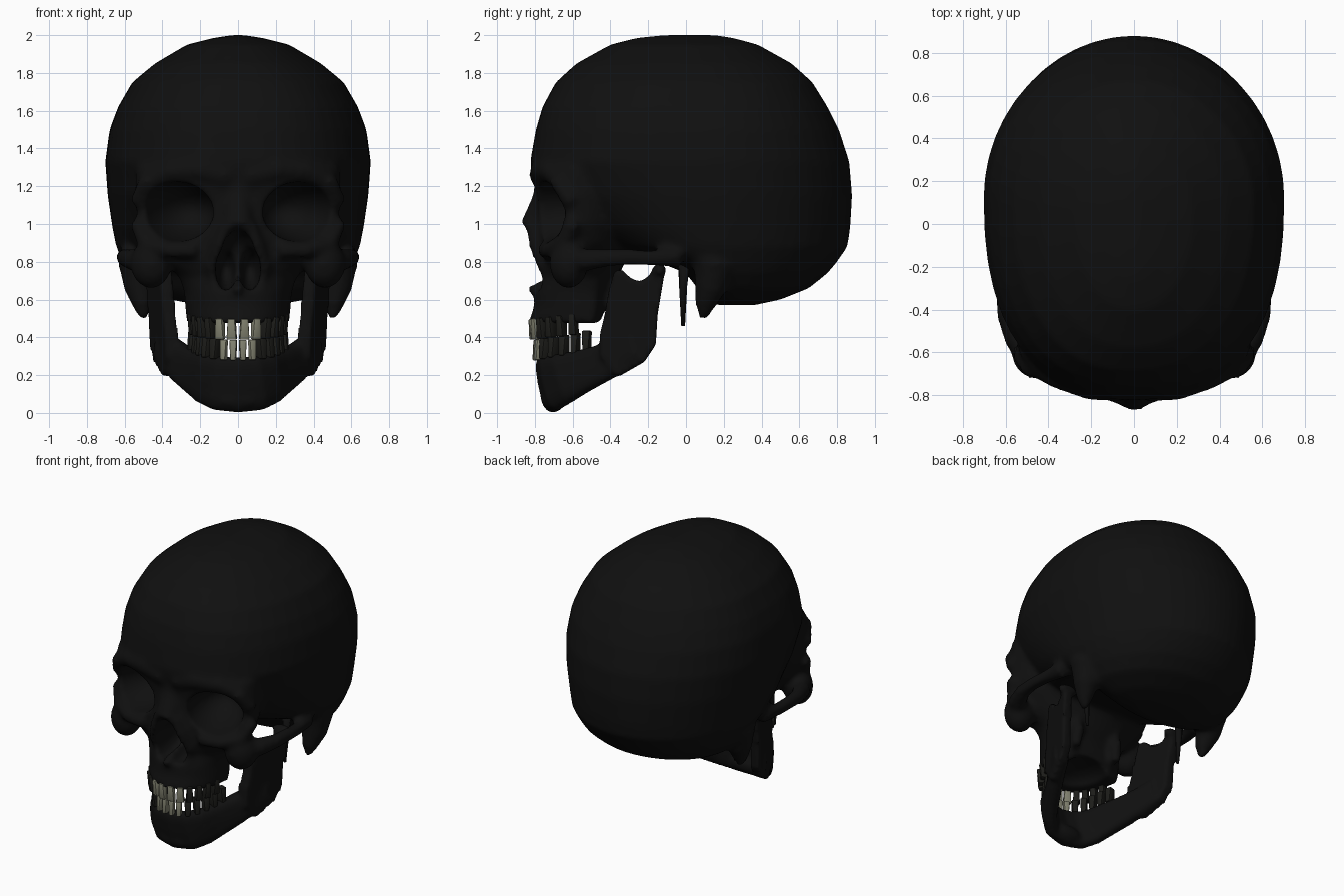
import bpy, bmesh, math
from mathutils import Vector, Matrix

if "Cube" in bpy.data.objects:
    bpy.data.objects.remove(bpy.data.objects["Cube"])

def material(name, rgb):
    m = bpy.data.materials.new(name)
    m.diffuse_color = (*rgb, 1)
    m.use_nodes = True
    m.node_tree.nodes["Principled BSDF"].inputs["Base Color"].default_value = m.diffuse_color
    return m

BONE = material("dark_bone", (.005, .005, .005))
ENAMEL = material("pale_enamel", (.22, .22, .16))
DARK_ENAMEL = material("dark_enamel", (.012, .012, .01))

def shell(bm, rings):
    """Closed skin through equal-length rings of points."""
    vs = [[bm.verts.new(p) for p in r] for r in rings]
    n = len(rings[0])
    for a, b in zip(vs, vs[1:]):
        for i in range(n):
            bm.faces.new((a[i], a[(i + 1) % n], b[(i + 1) % n], b[i]))
    bm.faces.new(vs[0][::-1])
    bm.faces.new(vs[-1])

def spow(v, e):
    return math.copysign(abs(v) ** e, v)

def level(z, yf, yb, w, yc, p=2.0, n=48):
    """Egg-shaped horizontal ring; p squares off its front half."""
    pts = []
    for i in range(n):
        a = 2 * math.pi * i / n
        c, s = math.cos(a), math.sin(a)
        e = 2 / p if s < 0 else 1
        pts.append((w * spow(c, e), yc + spow(s, e) * ((yb - yc) if s > 0 else (yc - yf)), z))
    return pts

def tube(bm, pts, n=14):
    """Round rod through (x, y, z, radius) points."""
    rings = []
    for i, p in enumerate(pts):
        a, b = pts[max(i - 1, 0)], pts[min(i + 1, len(pts) - 1)]
        q = (Vector(b[:3]) - Vector(a[:3])).to_track_quat('Z', 'Y')
        rings.append([Vector(p[:3]) + q @ Vector((p[3] * math.cos(t), p[3] * math.sin(t), 0))
                      for t in (2 * math.pi * k / n for k in range(n))])
    shell(bm, rings)

def egg(bm, loc, rad, rz=0.0):
    m = Matrix.Translation(loc) @ Matrix.Rotation(rz, 4, 'Z') @ Matrix.Diagonal((*rad, 1))
    bmesh.ops.create_uvsphere(bm, u_segments=28, v_segments=18, radius=1, matrix=m)

def mirror(bm):
    d = bmesh.ops.duplicate(bm, geom=bm.verts[:] + bm.edges[:] + bm.faces[:])["geom"]
    for g in d:
        if isinstance(g, bmesh.types.BMVert):
            g.co.x *= -1

def finish(bm, name, mat):
    bmesh.ops.recalc_face_normals(bm, faces=bm.faces)
    me = bpy.data.meshes.new(name)
    bm.to_mesh(me)
    bm.free()
    ob = bpy.data.objects.new(name, me)
    bpy.context.collection.objects.link(ob)
    me.materials.append(mat)
    return ob

def activate(ob):
    bpy.ops.object.select_all(action='DESELECT')
    ob.select_set(True)
    bpy.context.view_layer.objects.active = ob

def apply(ob, kind, **props):
    activate(ob)
    m = ob.modifiers.new(kind.lower(), kind)
    for k, v in props.items():
        setattr(m, k, v)
    bpy.ops.object.modifier_apply(modifier=m.name)

def fuse(ob, size):
    apply(ob, 'REMESH', mode='VOXEL', voxel_size=size)

def soften(ob, steps=3):
    apply(ob, 'SMOOTH', factor=.5, iterations=steps)
    activate(ob)
    bpy.ops.object.shade_smooth()

# --- skull: paired details first, then mirrored
bm = bmesh.new()
# cheekbone and arch
egg(bm, (.46, -.62, .79), (.11, .10, .13), .5)
tube(bm, [(.47, -.63, .80, .07), (.55, -.53, .81, .06), (.595, -.42, .82, .048),
          (.605, -.3, .825, .042), (.60, -.18, .82, .042), (.57, -.03, .83, .06)])
# outer and lower eye rim
tube(bm, [(.47, -.68, 1.24, .05), (.525, -.61, 1.12, .045), (.53, -.60, 1.0, .045),
          (.48, -.65, .89, .05), (.36, -.73, .86, .04), (.22, -.75, .86, .04)])
# brow ridge
tube(bm, [(.05, -.77, 1.25, .06), (.2, -.765, 1.29, .06), (.36, -.72, 1.28, .05), (.48, -.66, 1.22, .045)])
# rim of the nose opening
tube(bm, [(.05, -.80, .99, .05), (.10, -.785, .88, .045), (.135, -.74, .77, .045), (.12, -.735, .66, .04)])
# mastoid and pterygoid plate
tube(bm, [(.52, .15, .80, .12), (.52, .13, .66, .085), (.505, .10, .57, .055), (.50, .09, .50, .02)])
tube(bm, [(.16, -.38, .85, .05), (.16, -.38, .68, .045), (.17, -.39, .55, .03)])
mirror(bm)

# cranium: z, front, back, half width, centre, squareness
cran = [(2.0, -.12, .16, .03, .02, 2), (1.985, -.26, .25, .13, .03, 2), (1.95, -.40, .38, .27, .04, 2.1),
        (1.85, -.58, .56, .44, .06, 2.2), (1.75, -.69, .67, .56, .08, 2.3), (1.62, -.76, .75, .635, .1, 2.4),
        (1.5, -.795, .81, .68, .12, 2.4), (1.33, -.825, .865, .703, .12, 2.4), (1.15, -.79, .88, .69, .12, 2.1),
        (.98, -.6, .87, .665, .12, 2), (.88, -.42, .855, .645, .14, 2), (.8, -.15, .80, .61, .16, 2),
        (.74, 0, .75, .57, .2, 2), (.66, .06, .65, .50, .22, 2), (.60, .1, .5, .36, .26, 2), (.57, .17, .36, .2, .27, 2)]
shell(bm, [level(*r) for r in cran])
# face and upper jaw
face = [(1.3, -.82, -.2, .54, -.56, 2), (1.15, -.79, -.2, .545, -.57, 2), (1.0, -.78, -.25, .53, -.57, 2),
        (.9, -.775, -.28, .49, -.57, 2), (.8, -.77, -.32, .40, -.55, 2), (.72, -.765, -.36, .31, -.52, 2),
        (.64, -.80, -.41, .285, -.5, 2.1), (.56, -.805, -.42, .28, -.5, 2.1), (.475, -.835, -.44, .27, -.5, 2.1)]
shell(bm, [level(*r) for r in face])
# nasal bones and spine
tube(bm, [(0, -.74, 1.24, .06), (0, -.745, 1.15, .065), (0, -.765, 1.06, .08), (0, -.80, .97, .085)])
tube(bm, [(0, -.74, .65, .05), (0, -.84, .655, .02)])
skull = finish(bm, "skull", BONE)
fuse(skull, .018)

# cutters: eye sockets, nose lobes, palate
bm = bmesh.new()
egg(bm, (.335, -.78, 1.065), (.195, .36, .16), .3)
egg(bm, (.063, -.74, .76), (.056, .26, .115))
mirror(bm)
egg(bm, (0, -.82, .855), (.085, .19, .115))
egg(bm, (0, -.54, .46), (.17, .21, .09))
cut = finish(bm, "opening_cutter", BONE)
cut.hide_render = True
fuse(cut, .018)
apply(skull, 'BOOLEAN', operation='DIFFERENCE', object=cut, solver='EXACT')
bpy.data.objects.remove(cut)
fuse(skull, .018)
soften(skull)

# --- styloid spikes
bm = bmesh.new()
tube(bm, [(.40, -.01, .82, .035), (.395, -.015, .66, .022), (.385, -.015, .46, .01)], 8)
mirror(bm)
soften(finish(bm, "styloid_spikes", BONE), 0)

# --- lower jaw
bm = bmesh.new()
ramus = [(-.46, .30), (-.455, .42), (-.43, .52), (-.41, .64), (-.38, .75), (-.34, .76), (-.29, .71), (-.24, .695),
         (-.19, .73), (-.17, .78), (-.11, .78), (-.12, .7), (-.15, .52), (-.16, .36), (-.22, .27), (-.36, .19)]
shell(bm, [[(.435 + (y + .16) * .3 + .03 * (z - .3) + t, y, z) for y, z in ramus] for t in (-.035, .035)])
egg(bm, (.45, -.14, .755), (.075, .035, .035))
mirror(bm)
# body: bottom x, y, z then top x, y, z
body = [(.13, -.68, .015, .09, -.745, .30), (.205, -.61, .055, .165, -.69, .31), (.265, -.52, .11, .215, -.58, .33),
        (.325, -.42, .165, .27, -.48, .355), (.375, -.32, .22, .34, -.38, .40), (.41, -.24, .27, .39, -.28, .44)]
path = ([(-x, y, z, -u, v, w) for x, y, z, u, v, w in body[::-1]]
        + [(0, -.705, .0, 0, -.76, .295)] + body)
rings = []
for i, s in enumerate(path):
    a, b = path[max(i - 1, 0)], path[min(i + 1, len(path) - 1)]
    out = Vector((b[1] - a[1], a[0] - b[0], 0)).normalized()
    lo, hi = Vector(s[:3]), Vector(s[3:])
    rings.append([(lo + hi) / 2 + (hi - lo) / 2 * spow(math.sin(t), .6) + out * .052 * spow(math.cos(t), .7)
                  for t in (2 * math.pi * k / 16 for k in range(16))])
shell(bm, rings)
# chin
egg(bm, (0, -.70, .075), (.14, .068, .065))
jaw = finish(bm, "lower_jaw", BONE)
fuse(jaw, .016)
soften(jaw, 2)

# --- teeth
def tooth_row(name, spots, z0, slope, sign, mat, w, d):
    bm = bmesh.new()
    for x, y in spots:
        ang = math.atan2(x * 2.2, -(y + .5) + .12)
        m = (Matrix.Translation((x, y, z0 + slope * (y + .83))) @ Matrix.Rotation(ang, 4, 'Z'))
        vs = bmesh.ops.create_cube(bm, size=1)["verts"]
        for v in vs:
            k = 1.0 if v.co.z * sign > 0 else .72
            v.co = m @ Vector((v.co.x * w * k, v.co.y * d / k, v.co.z * .11))
    mirror(bm)
    ob = finish(bm, name, mat)
    apply(ob, 'BEVEL', width=.008, segments=2)
    activate(ob)
    bpy.ops.object.shade_smooth_by_angle()

tooth_row("upper_incisors", [(.033, -.81), (.095, -.795)], .44, .12, -1, ENAMEL, .054, .032)
tooth_row("upper_side_teeth", [(.145, -.76), (.185, -.715), (.212, -.66), (.232, -.595)],
          .44, .12, -1, DARK_ENAMEL, .046, .05)
tooth_row("lower_incisors", [(.025, -.79), (.075, -.78)], .325, .18, 1, ENAMEL, .04, .032)
tooth_row("lower_side_teeth", [(.12, -.745), (.16, -.70), (.19, -.645), (.212, -.585), (.235, -.525)],
          .325, .18, 1, DARK_ENAMEL, .046, .05)
